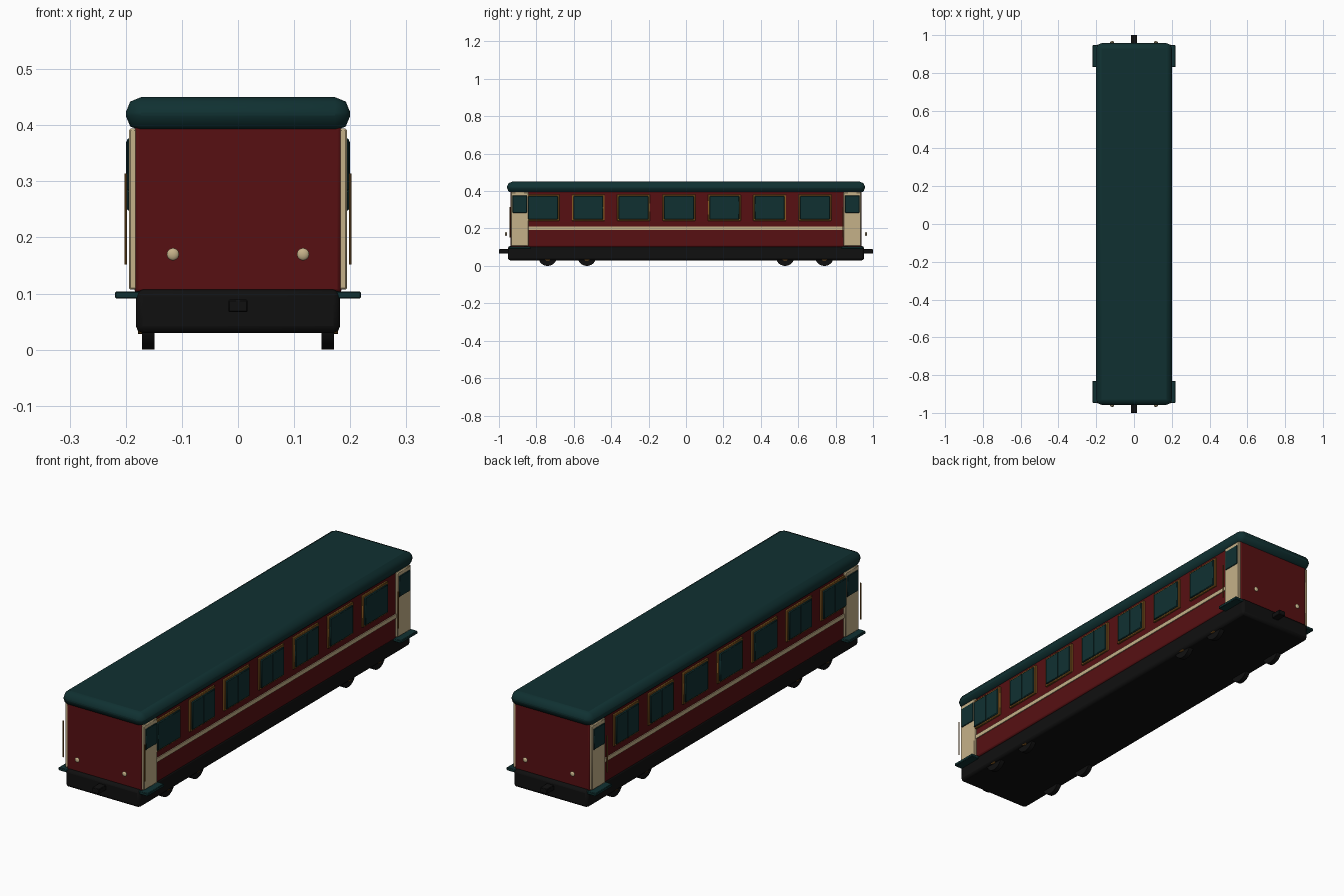
import bpy, math
from mathutils import Matrix

if "Cube" in bpy.data.objects:
    bpy.data.objects.remove(bpy.data.objects["Cube"])


def material(name, rgb):
    m = bpy.data.materials.new(name)
    m.diffuse_color = (*rgb, 1)
    m.use_nodes = True
    m.node_tree.nodes["Principled BSDF"].inputs["Base Color"].default_value = m.diffuse_color
    return m


RED = material("dark red", (0.095, 0.005, 0.006))
TEAL = material("dark teal", (0.005, 0.03, 0.031))
CREAM = material("cream", (0.56, 0.44, 0.25))
GOLD = material("old gold", (0.24, 0.10, 0.015))
BLACK = material("black", (0.005, 0.005, 0.005))


def finish(ob, name, mat):
    ob.name = name
    ob.data.materials.append(mat)
    bpy.ops.object.shade_smooth_by_angle(angle=math.radians(35))
    return ob


def box(name, mat, lo, hi, bevel=0.0, segments=2):
    """Box between two corners, with an optional rounded edge."""
    center = [(a + b) / 2 for a, b in zip(lo, hi)]
    size = [abs(b - a) for a, b in zip(lo, hi)]
    bpy.ops.mesh.primitive_cube_add(size=1, location=center)
    ob = bpy.context.object
    ob.data.transform(Matrix.Diagonal((*size, 1)))
    if bevel:
        mod = ob.modifiers.new("bevel", 'BEVEL')
        mod.width = bevel
        mod.segments = segments
    return finish(ob, name, mat)


def cylinder(name, mat, center, radius, depth, axis='X', sides=24):
    rot = (0, math.pi / 2, 0) if axis == 'X' else (0, 0, 0)
    bpy.ops.mesh.primitive_cylinder_add(vertices=sides, radius=radius, depth=depth,
                                        location=center, rotation=rot)
    return finish(bpy.context.object, name, mat)


# Main shell
box("chassis", BLACK, (-0.182, -0.952, 0.03), (0.182, 0.952, 0.107), 0.012)
box("body", RED, (-0.185, -0.938, 0.1), (0.185, 0.938, 0.4), 0.008)
box("roof", TEAL, (-0.2, -0.957, 0.39), (0.2, 0.957, 0.45), 0.027)

for s, side in ((-1, "left"), (1, "right")):
    # Waist stripe
    box(f"{side}_stripe", CREAM, (s * 0.183, -0.845, 0.193), (s * 0.189, 0.845, 0.211))

    # Windows: gold frame, glass and centre bar
    for i in range(7):
        y = -0.765 + i * 0.2425
        box(f"{side}_window_frame", GOLD, (s * 0.183, y - 0.088, 0.241),
            (s * 0.193, y + 0.088, 0.382), 0.002, 1)
        box(f"{side}_window_glass", TEAL, (s * 0.190, y - 0.08, 0.248),
            (s * 0.1985, y + 0.08, 0.373), 0.003, 1)
        box(f"{side}_window_bar", TEAL, (s * 0.195, y - 0.003, 0.25),
            (s * 0.2, y + 0.003, 0.371))

    # Doors with window, handrail and step
    for e in (-1, 1):
        y = e * 0.889
        box(f"{side}_door", CREAM, (s * 0.18, y - 0.047, 0.107),
            (s * 0.1945, y + 0.047, 0.394), 0.003, 1)
        box(f"{side}_door_window", TEAL, (s * 0.192, y - 0.039, 0.284),
            (s * 0.198, y + 0.039, 0.376), 0.002, 1)
        cylinder(f"{side}_handrail", GOLD, (s * 0.2, y - 0.051, 0.233),
                 0.0025, 0.162, 'Z', 10)
        box(f"{side}_step", TEAL, (s * 0.165, y - 0.058, 0.091),
            (s * 0.219, y + 0.058, 0.104), 0.002, 1)

    # Wheels and hubs
    for y in (-0.74, -0.53, 0.53, 0.74):
        cylinder(f"{side}_wheel", BLACK, (s * 0.16, y, 0.05), 0.05, 0.022, 'X', 32)
        cylinder(f"{side}_wheel_hub", GOLD, (s * 0.172, y, 0.05), 0.022, 0.012, 'X', 20)

# Couplers and lamps on both ends
for e, end in ((-1, "front"), (1, "back")):
    box(f"{end}_coupler", BLACK, (-0.017, e * 0.93, 0.067), (0.017, e * 1.0, 0.089), 0.002, 1)
    for x in (-0.116, 0.116):
        bpy.ops.mesh.primitive_uv_sphere_add(segments=20, ring_count=12, radius=0.011,
                                             location=(x, e * 0.962, 0.17))
        lamp = bpy.context.object
        lamp.data.transform(Matrix.Diagonal((1, 0.55, 1, 1)))
        finish(lamp, f"{end}_lamp", CREAM)
